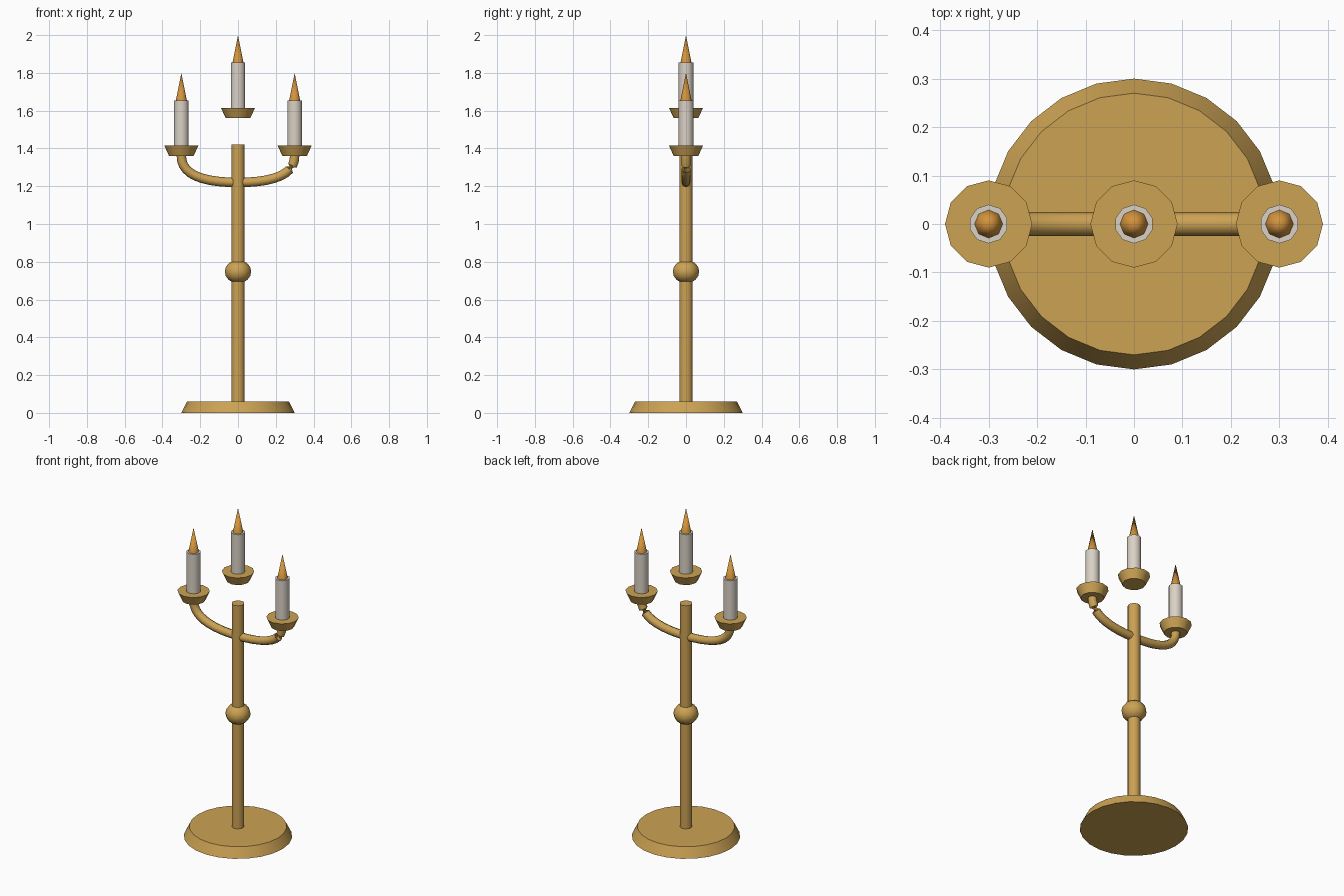
import bpy, bmesh, math
from mathutils import Vector

if "Cube" in bpy.data.objects:
    bpy.data.objects.remove(bpy.data.objects["Cube"])


def material(name, rgb):
    m = bpy.data.materials.new(name)
    m.diffuse_color = (*rgb, 1)
    m.use_nodes = True
    m.node_tree.nodes["Principled BSDF"].inputs["Base Color"].default_value = m.diffuse_color
    return m


GOLD = material("antique gold", (0.60, 0.36, 0.088))
WAX = material("candle wax", (0.70, 0.64, 0.56))
FLAME = material("flame orange", (0.65, 0.29, 0.045))


def finish(name, bm, mat):
    """Turn a bmesh into a smooth-shaded object with crisp rims."""
    bmesh.ops.recalc_face_normals(bm, faces=bm.faces)
    me = bpy.data.meshes.new(name)
    bm.to_mesh(me)
    bm.free()
    me.materials.append(mat)
    ob = bpy.data.objects.new(name, me)
    bpy.context.collection.objects.link(ob)
    bpy.ops.object.select_all(action='DESELECT')
    ob.select_set(True)
    bpy.context.view_layer.objects.active = ob
    bpy.ops.object.shade_smooth_by_angle(angle=math.radians(50))
    return ob


def frustum(name, x, z0, z1, r0, r1, sides, mat):
    bm = bmesh.new()
    bmesh.ops.create_cone(bm, cap_ends=True, segments=sides,
                          radius1=r0, radius2=r1, depth=z1 - z0)
    bmesh.ops.translate(bm, verts=bm.verts, vec=(x, 0, (z0 + z1) / 2))
    return finish(name, bm, mat)


def arm(name, side, twisted, steps=10, sides=8, r=0.025):
    """Curved tube; the right one has a half-turn pinch near its end."""
    a, b, c = Vector((0, 0, 1.22)), Vector((0.3, 0, 1.22)), Vector((0.3, 0, 1.36))
    bm = bmesh.new()
    rings = []
    for i in range(steps + 1):
        t = i / steps
        p = a * (1 - t) ** 2 + b * 2 * t * (1 - t) + c * t * t
        d = ((b - a) * (1 - t) + (c - b) * t).normalized()
        n = Vector((-d.z, 0, d.x))
        turn = math.pi if twisted and i > 7 else 0
        ring = []
        for k in range(sides):
            w = 2 * math.pi * k / sides + turn
            q = p + n * r * math.cos(w) + Vector((0, r * math.sin(w), 0))
            ring.append(bm.verts.new((q.x * side, q.y, q.z)))
        rings.append(ring)
    for lo, hi in zip(rings, rings[1:]):
        for k in range(sides):
            j = (k + 1) % sides
            bm.faces.new((lo[k], lo[j], hi[j], hi[k]))
    bm.faces.new(rings[0])
    bm.faces.new(rings[-1])
    return finish(name, bm, GOLD)


# Foot and stem
frustum("base", 0, 0, 0.06, 0.30, 0.27, 24, GOLD)
frustum("stem", 0, 0.05, 1.42, 0.035, 0.035, 16, GOLD)

# Knob halfway up the stem
bm = bmesh.new()
bmesh.ops.create_uvsphere(bm, u_segments=12, v_segments=8, radius=0.07)
bmesh.ops.scale(bm, verts=bm.verts, vec=(1, 1, 0.88))
bmesh.ops.translate(bm, verts=bm.verts, vec=(0, 0, 0.748))
finish("stem_knob", bm, GOLD)

# Side arms
arm("left_arm", -1, False)
arm("right_arm", 1, True)

# Cup, candle and flame at each position
for label, x, z, tip in (("left", -0.3, 1.36, 1.80),
                         ("middle", 0, 1.56, 2.0),
                         ("right", 0.3, 1.36, 1.80)):
    frustum(label + "_cup", x, z, z + 0.055, 0.065, 0.09, 12, GOLD)
    frustum(label + "_candle", x, z + 0.05, z + 0.295, 0.04, 0.04, 10, WAX)
    frustum(label + "_flame", x, z + 0.29, tip, 0.03, 0, 8, FLAME)
